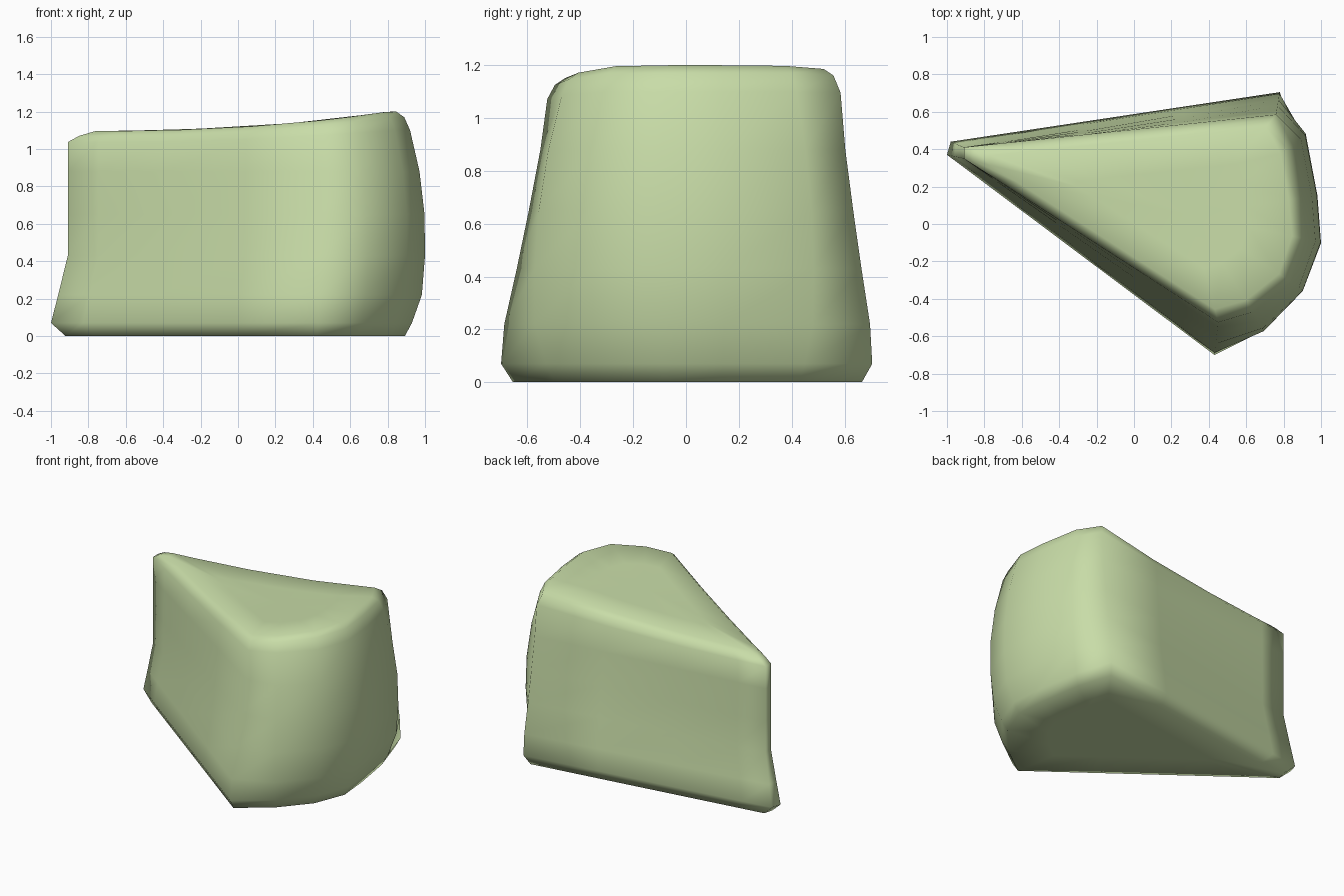
import bpy, bmesh
from mathutils import Vector

cube = bpy.data.objects.get("Cube")
if cube:
    bpy.data.objects.remove(cube, do_unlink=True)

# Wedge outlines: tip front, front corner, curved end, back corner, tip back
BASE = [(-1, .37), (.43, -.7), (.66, -.53), (.84, -.32), (.93, -.09),
        (.91, .14), (.86, .45), (.78, .705), (-.98, .44)]
TOP = [(-.91, .35), (.45, -.525), (.64, -.47), (.84, -.31), (.92, -.08),
       (.9, .14), (.85, .42), (.76, .585), (-.91, .41)]
WALL_STEPS = (.12, .38, .7)
CENTRE = Vector((.3, .05))

# Rings: height, base-to-top blend, scale, end bulge, amount of slope toward the tip
RINGS = [(0, 0, .55, 0, 0), (0, 0, .94, 0, 0), (.07, 0, 1, 0, 0),
         (.22, .07, 1, .055, 0), (.43, .34, 1, .075, 0), (.65, .6, 1, .075, 0),
         (.88, .85, 1, .05, 0), (1.1, 1, 1, 0, .6), (1.17, 1, .95, 0, .95),
         (1.2, 1, .88, 0, 1), (1.2, 1, .5, 0, 1)]


def outline(z, blend, bulge):
    """One cross-section, with extra points along both straight walls."""
    pts = []
    for i, (b, t) in enumerate(zip(BASE, TOP)):
        tip = i in (0, len(BASE) - 1)
        f = min(1, max(0, (z - .07) / .35)) if tip else blend
        p = Vector(b).lerp(Vector(t), f)
        if 2 <= i <= 6:
            p += (p - CENTRE).normalized() * bulge
        pts.append(p)
    front = [pts[0].lerp(pts[1], s) for s in WALL_STEPS]
    back = [pts[-2].lerp(pts[-1], 1 - s) for s in reversed(WALL_STEPS)]
    return pts[:1] + front + pts[1:-1] + back + pts[-1:]


def drop(x):
    """The upper face falls away from the wide end to the tip."""
    t = min(1, max(0, (x + .9) / 1.7))
    return .105 * (1 - t ** 2.5)


# Loft the rings and close both ends
bm = bmesh.new()
rings = []
for z, blend, scale, bulge, slope in RINGS:
    ring = []
    for p in outline(z, blend, bulge):
        q = CENTRE + (p - CENTRE) * scale
        ring.append(bm.verts.new((q.x, q.y, z - slope * drop(q.x))))
    rings.append(ring)
n = len(rings[0])
for low, high in zip(rings, rings[1:]):
    for i in range(n):
        j = (i + 1) % n
        bm.faces.new((low[i], low[j], high[j], high[i]))
for ring, z in ((rings[0], 0), (rings[-1], 1.2 - drop(CENTRE.x))):
    hub = bm.verts.new((CENTRE.x, CENTRE.y, z))
    for i in range(n):
        bm.faces.new((ring[i], ring[(i + 1) % n], hub))
bmesh.ops.recalc_face_normals(bm, faces=bm.faces)
for f in bm.faces:
    f.smooth = True

mesh = bpy.data.meshes.new("wedge_block")
bm.to_mesh(mesh)
bm.free()
wedge = bpy.data.objects.new("wedge_block", mesh)
bpy.context.collection.objects.link(wedge)

# Pale green colour
mat = bpy.data.materials.new("pale_green")
mat.use_nodes = True
colour = (.58, .72, .39, 1)
mat.diffuse_color = colour
mat.node_tree.nodes["Principled BSDF"].inputs["Base Color"].default_value = colour
mesh.materials.append(mat)
